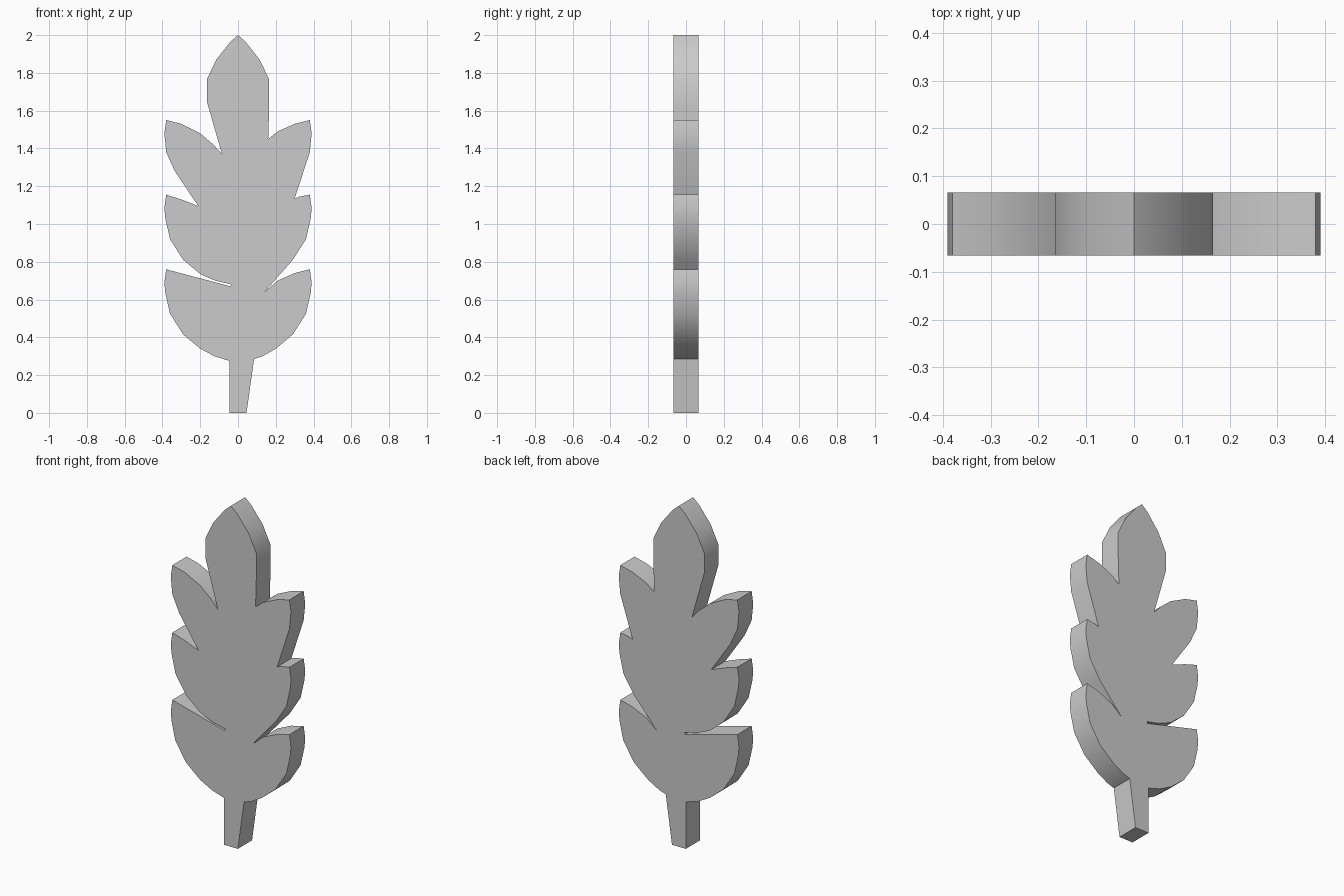
import bpy
import bmesh
import math

cube = bpy.data.objects.get("Cube")
if cube:
    bpy.data.objects.remove(cube, do_unlink=True)

HALF_THICKNESS = 0.066
LOBE_STEP = 0.395

# Shared contours for one side of the leaf, listed from top to bottom
CROWN = [(0.04, 1.965), (0.115, 1.87), (0.165, 1.765)]
LOBE_TOP = [(0.21, 0.70), (0.30, 0.74)]
LOBE_EDGE = [(0.38, 0.76), (0.39, 0.69), (0.385, 0.635),
             (0.36, 0.525), (0.29, 0.415), (0.20, 0.34)]


def raised(points, level):
    """Shift a lobe contour up to its level on the leaf."""
    return [(x, z + level * LOBE_STEP) for x, z in points]


def mirrored(points):
    return [(-x, z) for x, z in points]


# Left half of the leaf, with its own notches between the lobes
left_side = (
    CROWN + [(0.165, 1.62), (0.16, 1.45)]
    + raised(LOBE_TOP + LOBE_EDGE[:2], 2) + [(0.38, 1.38), (0.30, 1.135)]
    + [(0.325, 1.145)] + raised(LOBE_EDGE[:5], 1) + [(0.14, 0.64)]
    + LOBE_TOP + LOBE_EDGE + [(0.13, 0.30), (0.085, 0.285), (0.045, 0)]
)

# Right half of the leaf
right_side = mirrored(
    CROWN + [(0.165, 1.65), (0.085, 1.37), (0.13, 1.42), (0.20, 1.48)]
    + raised(LOBE_TOP[1:] + LOBE_EDGE[:2], 2)
    + [(0.38, 1.38), (0.335, 1.28), (0.21, 1.095), (0.30, 1.13)]
    + raised(LOBE_EDGE, 1) + [(0.12, 0.70), (0.035, 0.68), (0.04, 0.67)]
    + LOBE_EDGE + [(0.125, 0.30), (0.045, 0.275), (0.045, 0)]
)

outline = [(0, 2)] + left_side + right_side[::-1]

# Extrude the flat outline into a slab
bm = bmesh.new()
front = bm.faces.new([bm.verts.new((x, -HALF_THICKNESS, z)) for x, z in outline])
slab = bmesh.ops.extrude_face_region(bm, geom=[front], use_keep_orig=True)
back = [v for v in slab["geom"] if isinstance(v, bmesh.types.BMVert)]
bmesh.ops.translate(bm, verts=back, vec=(0, 2 * HALF_THICKNESS, 0))
bmesh.ops.recalc_face_normals(bm, faces=bm.faces)
bmesh.ops.triangulate(bm, faces=[f for f in bm.faces if len(f.verts) > 4])
mesh = bpy.data.meshes.new("leaf")
bm.to_mesh(mesh)
bm.free()

leaf = bpy.data.objects.new("leaf", mesh)
bpy.context.collection.objects.link(leaf)

# Plain grey colour
grey = bpy.data.materials.new("light grey")
grey.use_nodes = True
colour = (0.6, 0.6, 0.6, 1)
grey.diffuse_color = colour
grey.node_tree.nodes["Principled BSDF"].inputs["Base Color"].default_value = colour
mesh.materials.append(grey)

# Soft rim along the lobes, crisp corners elsewhere
bpy.ops.object.select_all(action="DESELECT")
leaf.select_set(True)
bpy.context.view_layer.objects.active = leaf
bpy.ops.object.shade_smooth_by_angle(angle=math.radians(35))
